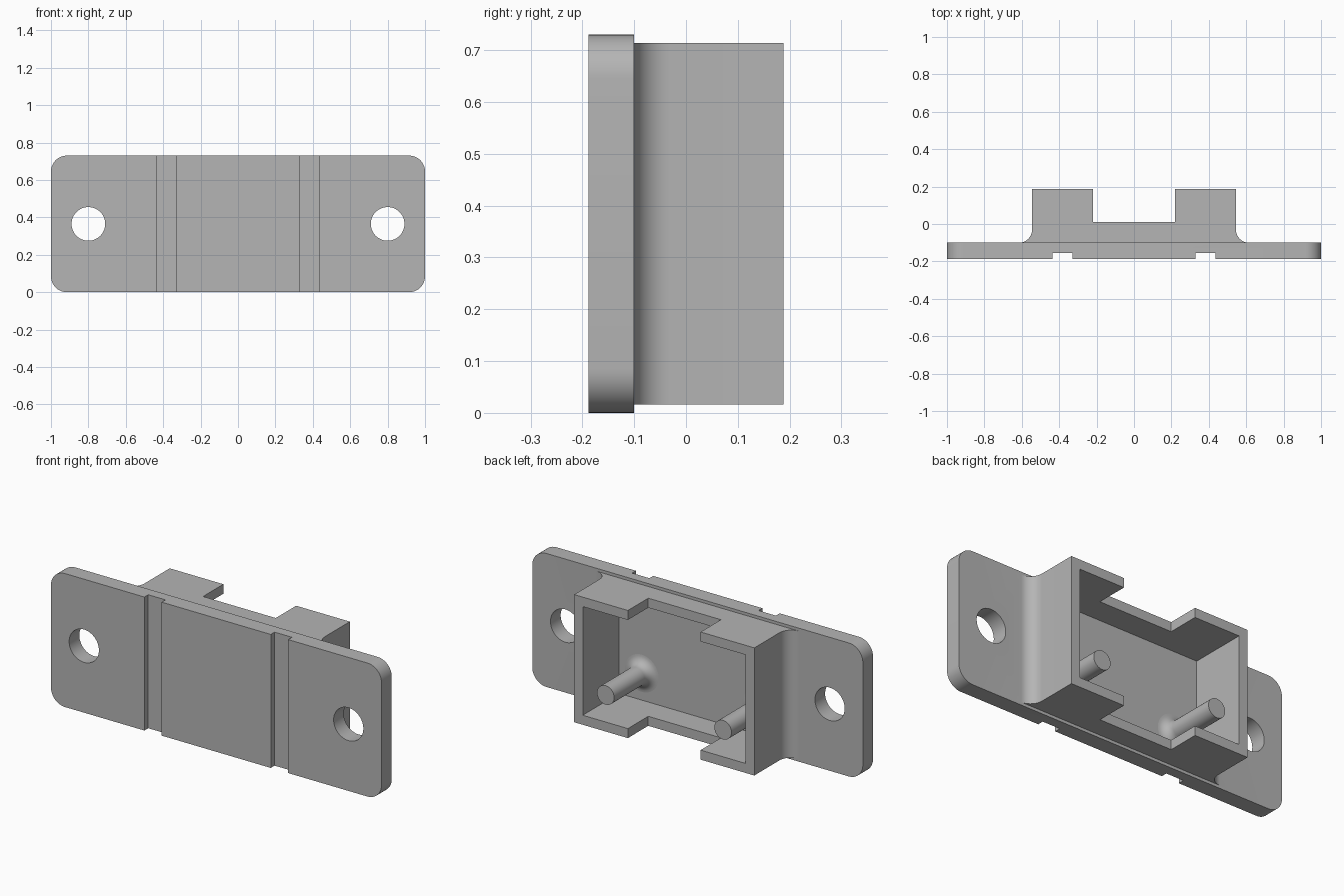
import bpy, bmesh
from math import sin, cos, pi, radians
from mathutils import Vector

cube = bpy.data.objects.get("Cube")
if cube:
    bpy.data.objects.remove(cube, do_unlink=True)

# Main dimensions
HEIGHT = 0.73
MID = HEIGHT / 2
FRONT, BACK, STEP, FLOOR = -0.188, 0.188, -0.10, -0.125
HALF_W, WALL, LIP = 0.545, 0.052, 0.016
RADIUS = 0.07

grey = bpy.data.materials.new("plain_grey")
grey.use_nodes = True
colour = (0.46, 0.46, 0.46, 1)
grey.diffuse_color = colour
grey.node_tree.nodes["Principled BSDF"].inputs["Base Color"].default_value = colour


def prism(name, points, direction):
    """Extrude a closed outline of 3D points along a direction."""
    bm = bmesh.new()
    face = bm.faces.new([bm.verts.new(p) for p in points])
    out = bmesh.ops.extrude_face_region(bm, geom=[face])
    verts = [v for v in out["geom"] if isinstance(v, bmesh.types.BMVert)]
    bmesh.ops.translate(bm, verts=verts, vec=Vector(direction))
    return finish(name, bm)


def finish(name, bm):
    bmesh.ops.recalc_face_normals(bm, faces=bm.faces)
    mesh = bpy.data.meshes.new(name)
    bm.to_mesh(mesh)
    bm.free()
    mesh.materials.append(grey)
    obj = bpy.data.objects.new(name, mesh)
    bpy.context.collection.objects.link(obj)
    return obj


def block(name, x0, x1, y0, y1, z0, z1):
    outline = [(x0, y0, z0), (x1, y0, z0), (x1, y1, z0), (x0, y1, z0)]
    return prism(name, outline, (0, 0, z1 - z0))


def arc(cx, cy, r, start, end, n=12):
    angles = [radians(start + (end - start) * i / n) for i in range(n + 1)]
    return [(cx + r * cos(a), cy + r * sin(a)) for a in angles]


def activate(obj):
    bpy.ops.object.select_all(action='DESELECT')
    obj.select_set(True)
    bpy.context.view_layer.objects.active = obj


def combine(obj, other, operation):
    mod = obj.modifiers.new("combine", 'BOOLEAN')
    mod.operation, mod.solver, mod.object = operation, 'EXACT', other
    activate(obj)
    bpy.ops.object.modifier_apply(modifier=mod.name)
    bpy.data.objects.remove(other, do_unlink=True)


def smooth(obj):
    activate(obj)
    bpy.ops.object.shade_smooth_by_angle(angle=radians(30))


# Mounting plate with rounded corners
c = 0.085
corners = [(1 - c, HEIGHT - c, 0), (c - 1, HEIGHT - c, 90),
           (c - 1, c, 180), (1 - c, c, 270)]
outline = [p for x, z, a in corners for p in arc(x, z, c, a, a + 90)]
body = prism("bracket_body", [(x, FRONT, z) for x, z in outline],
             (0, STEP - FRONT, 0))

# Housing on the back, flared into the plate at both ends
flare = arc(HALF_W + RADIUS, STEP + RADIUS, RADIUS, 270, 180)
right = [(HALF_W + RADIUS, STEP - 0.02)] + flare + [(HALF_W, BACK)]
profile = right + [(-x, y) for x, y in reversed(right)]
housing = prism("housing", [(x, y, LIP) for x, y in profile],
                (0, 0, HEIGHT - 2 * LIP))
combine(body, housing, 'UNION')

# Hollow interior and the wide notch through both long walls
inner = HALF_W - WALL
combine(body, block("pocket", -inner, inner, FLOOR, 0.4, LIP + WALL,
                    HEIGHT - LIP - WALL), 'DIFFERENCE')
combine(body, block("notch", -0.22, 0.22, 0.012, 0.4, -0.1, 1), 'DIFFERENCE')

# Front grooves and screw holes
for side in (-1, 1):
    a, b = sorted((side * 0.33, side * 0.435))
    combine(body, block("groove", a, b, -0.4, -0.155, -0.1, 1), 'DIFFERENCE')
    ring = arc(side * 0.8, MID, 0.09, 0, 360, 48)[:-1]
    combine(body, prism("screw_hole", [(x, -0.4, z) for x, z in ring],
                        (0, 0.8, 0)), 'DIFFERENCE')
smooth(body)

# Locating pins, turned from a profile with a flared foot
PIN, FOOT, SEG = 0.052, 0.05, 32
turned = [(PIN + FOOT, FLOOR - 0.01)]
turned += arc(PIN + FOOT, FLOOR + FOOT, FOOT, 270, 180, 8) + [(PIN, BACK)]
for side, label in ((1, "left_pin"), (-1, "right_pin")):
    bm = bmesh.new()
    rings = [[bm.verts.new((side * 0.355 + r * cos(2 * pi * i / SEG), y,
                            0.215 + r * sin(2 * pi * i / SEG)))
              for i in range(SEG)] for r, y in turned]
    for low, high in zip(rings, rings[1:]):
        for i in range(SEG):
            j = (i + 1) % SEG
            bm.faces.new((low[i], low[j], high[j], high[i]))
    bm.faces.new(rings[0])
    bm.faces.new(rings[-1])
    smooth(finish(label, bm))
